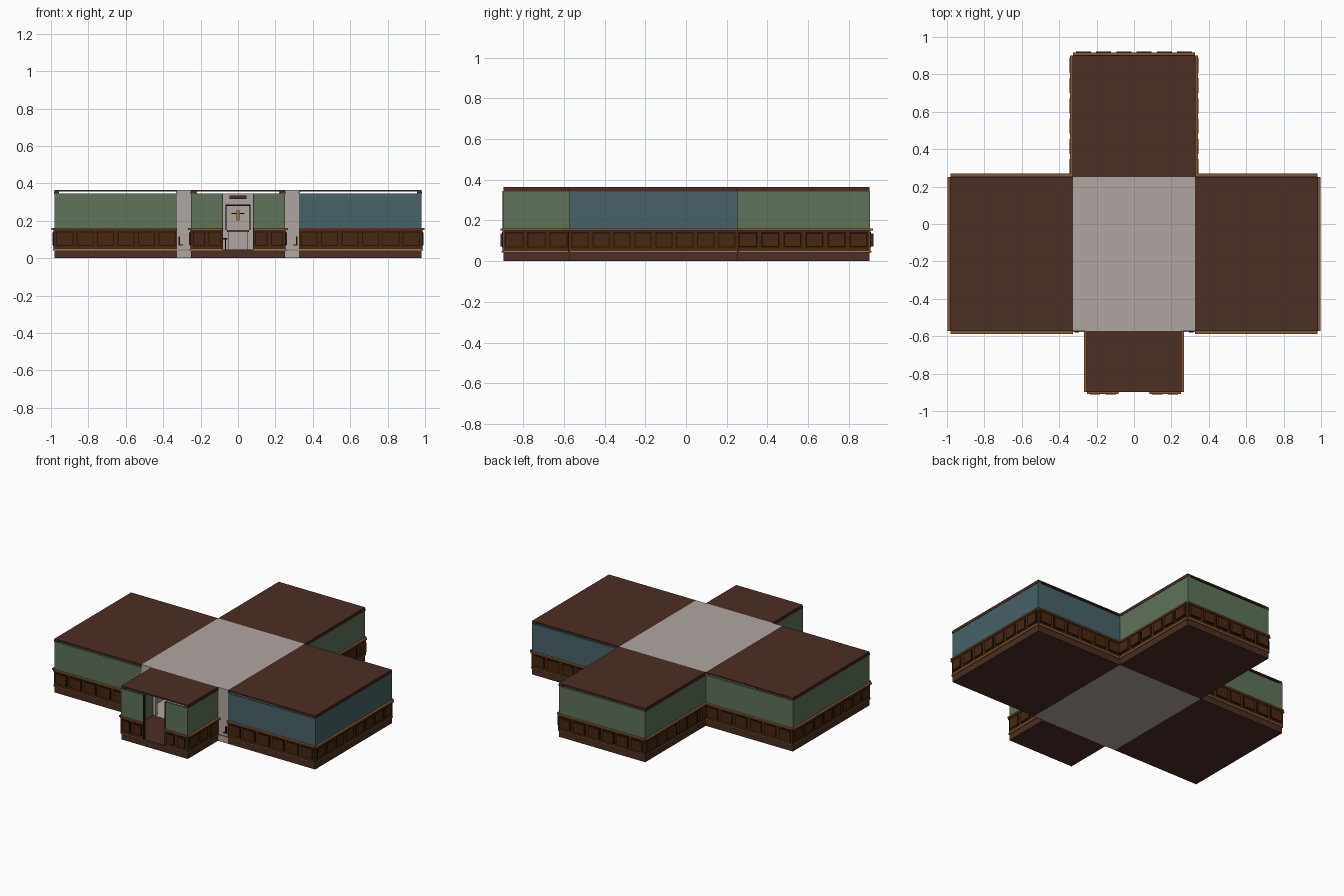
import bpy, bmesh
from mathutils import Vector

cube = bpy.data.objects.get("Cube")
if cube:
    bpy.data.objects.remove(cube, do_unlink=True)


def material(name, r, g, b):
    rgb = [(c / 255 / 12.92 if c < 11 else ((c / 255 + 0.055) / 1.055) ** 2.4) for c in (r, g, b)]
    m = bpy.data.materials.new(name)
    m.use_nodes = True
    m.diffuse_color = (*rgb, 1)
    bsdf = m.node_tree.nodes["Principled BSDF"]
    bsdf.inputs["Base Color"].default_value = (*rgb, 1)
    bsdf.inputs["Roughness"].default_value = 0.8
    return m


BROWN = material("dark brown", 74, 46, 36)
STONE = material("warm grey", 176, 166, 161)
GREEN = material("sage green", 94, 114, 90)
BLUE = material("slate blue", 72, 98, 104)
WOOD = material("panel wood", 70, 39, 18)
GROOVE = material("groove dark", 33, 20, 12)
RAIL = material("rail wood", 134, 88, 52)
GOLD = material("gold trim", 165, 122, 62)


def boxes(name, items, mat):
    """One object made of boxes, each given as a low and a high corner."""
    bm = bmesh.new()
    for a, b in items:
        low = Vector([min(p) for p in zip(a, b)])
        high = Vector([max(p) for p in zip(a, b)])
        verts = bmesh.ops.create_cube(bm, size=1)["verts"]
        for v in verts:
            v.co = low + Vector([(c + 0.5) * s for c, s in zip(v.co, high - low)])
    mesh = bpy.data.meshes.new(name)
    bm.to_mesh(mesh)
    bm.free()
    ob = bpy.data.objects.new(name, mesh)
    bpy.context.collection.objects.link(ob)
    mesh.materials.append(mat)
    return ob


FLOOR, TOP, ROOF = 0.045, 0.345, 0.365


def wall(name, start, end, mat, rail_out=0.017, panel_out=0.012):
    """Panelled outer wall; outside lies to the right of start -> end."""
    p, q = Vector(start), Vector(end)
    length = (q - p).length
    d = (q - p) / length
    n = Vector((d.y, -d.x))

    def span(s0, s1, o0, o1, z0, z1):
        a, b = p + d * s0 + n * o0, p + d * s1 + n * o1
        return (a.x, a.y, z0), (b.x, b.y, z1)

    boxes(name + "_plaster", [span(0, length, -0.012, 0.001, FLOOR, TOP)], mat)
    boxes(name + "_wainscot", [span(0, length, 0, 0.005, FLOOR, 0.15)], WOOD)
    boxes(name + "_chair_rail", [span(0, length, 0, rail_out, 0.15, 0.16)], RAIL)
    boxes(name + "_base_bead", [span(0, length, 0, 0.008, 0.042, 0.049)], GOLD)
    # raised panels over dark grooves
    count = max(1, round(length / 0.105))
    step = length / count
    grooves, panels = [], []
    for i in range(count):
        s, e = i * step + 0.009, (i + 1) * step - 0.009
        grooves.append(span(s, e, 0, 0.007, 0.066, 0.142))
        panels.append(span(s + 0.005, e - 0.005, 0, panel_out, 0.071, 0.137))
    boxes(name + "_panel_grooves", grooves, GROOVE)
    boxes(name + "_panels", panels, WOOD)
    # cornice fills the slit below the ceiling on the side walls only
    if abs(n.x) > 0.5:
        boxes(name + "_cornice", [span(0, length, -0.025, 0.003, TOP - 0.002, 0.357)], BROWN)


def slabs(name, x0, x1, y0, y1, mat):
    boxes(name + "_floor", [((x0, y0, 0), (x1, y1, FLOOR))], mat)
    boxes(name + "_ceiling", [((x0, y0, 0.356), (x1, y1, ROOF))], mat)


# plan dimensions
HALL, SIDE, ENTRY, DOOR = 0.325, 0.981, 0.25, 0.083
FRONT, MID, JOIN, BACK = -0.897, -0.572, 0.252, 0.902

slabs("hall", -HALL, HALL, MID, JOIN, STONE)
slabs("left_wing", HALL, SIDE, MID, JOIN, BROWN)
slabs("right_wing", -SIDE, -HALL, MID, JOIN, BROWN)
slabs("back_wing", -HALL, HALL, JOIN, BACK, BROWN)
slabs("entry", -ENTRY, ENTRY, FRONT, MID, BROWN)

# left wing
wall("left_wing_front", (HALL, MID), (SIDE, MID), BLUE)
wall("left_wing_side", (SIDE, MID), (SIDE, JOIN), BLUE)
wall("left_wing_back", (SIDE, JOIN), (HALL, JOIN), BLUE)
# right wing
wall("right_wing_front", (-SIDE, MID), (-HALL, MID), GREEN)
wall("right_wing_side", (-SIDE, JOIN), (-SIDE, MID), GREEN)
wall("right_wing_back", (-HALL, JOIN), (-SIDE, JOIN), GREEN)
# back wing
wall("back_wing_left", (HALL, JOIN), (HALL, BACK), GREEN, 0.016, 0.019)
wall("back_wing_end", (HALL, BACK), (-HALL, BACK), GREEN, 0.016, 0.019)
wall("back_wing_right", (-HALL, BACK), (-HALL, JOIN), GREEN, 0.016, 0.019)
# entry
wall("entry_left", (ENTRY, FRONT), (ENTRY, MID), GREEN)
wall("entry_right", (-ENTRY, MID), (-ENTRY, FRONT), GREEN)
wall("entry_front_left", (DOOR, FRONT), (ENTRY, FRONT), GREEN, 0.013, 0.015)
wall("entry_front_right", (-ENTRY, FRONT), (-DOOR, FRONT), GREEN, 0.013, 0.015)

# hall shell: front piers, partitions and rear wall
for s, side in ((1, "left"), (-1, "right")):
    boxes("hall_pier_" + side, [((s * (ENTRY - 0.03), MID, 0), (s * HALL, MID + 0.02, ROOF))], STONE)
    boxes("hall_partition_" + side,
          [((s * (HALL - 0.012), MID, FLOOR), (s * HALL, JOIN, TOP))], STONE)
    boxes("pier_bracket_" + side,
          [((s * 0.295, MID - 0.008, 0.068), (s * 0.318, MID, 0.074)),
           ((s * 0.31, MID - 0.008, 0.074), (s * 0.318, MID, 0.115))], GROOVE)
    boxes("pier_bead_" + side, [((s * ENTRY, MID - 0.005, 0.042), (s * HALL, MID, 0.047))], GOLD)
    boxes("door_jamb_" + side,
          [((s * (DOOR - 0.004), FRONT - 0.004, FLOOR), (s * DOOR, FRONT + 0.014, TOP))], GROOVE)
boxes("hall_rear_wall", [((-HALL, JOIN - 0.012, FLOOR), (HALL, JOIN, TOP))], STONE)

# hall furnishings seen through the doorway
boxes("rear_pelmet", [((-0.045, 0.2, 0.315), (0.045, 0.24, 0.335))], BROWN)
boxes("rear_frame", [((s * 0.062, 0.225, 0.15), (s * 0.068, 0.24, 0.285)) for s in (-1, 1)]
      + [((-0.068, 0.225, 0.28), (0.068, 0.24, 0.286))], GROOVE)
boxes("reception_desk", [((-0.05, 0.08, FLOOR), (0.05, 0.14, 0.14))], STONE)
boxes("desk_top", [((-0.06, 0.07, 0.14), (0.06, 0.15, 0.15))], RAIL)
boxes("wall_lamp", [((-0.008, 0.21, 0.2), (0.008, 0.24, 0.255))], GOLD)
boxes("lamp_arms", [((-0.035, 0.215, 0.235), (0.035, 0.225, 0.241))], GROOVE)
boxes("low_table", [((-0.08, -0.3, 0.1), (-0.055, -0.2, 0.107)),
                    ((-0.07, -0.255, FLOOR), (-0.065, -0.245, 0.1))], GROOVE)
